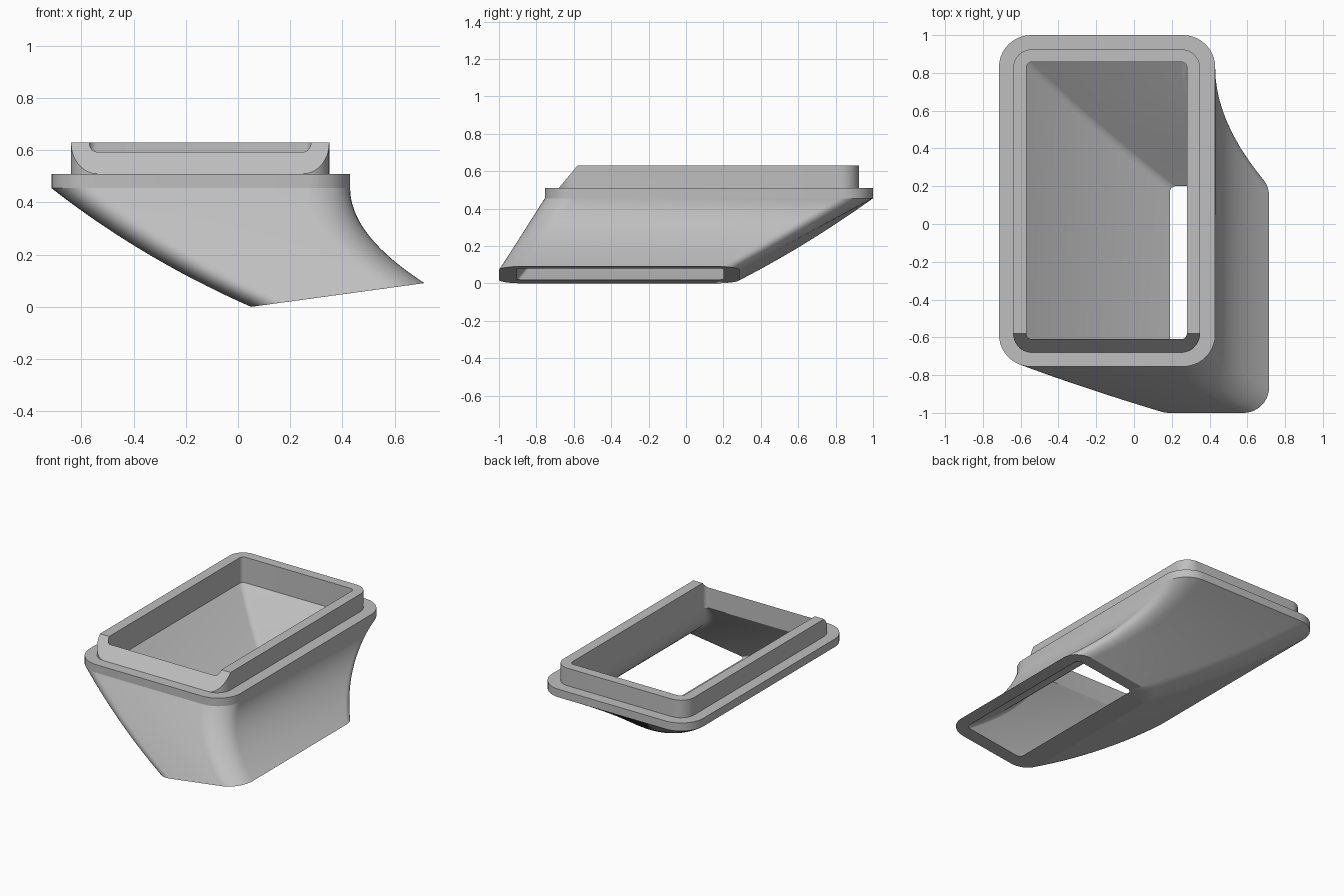
import bpy, bmesh, math

cube = bpy.data.objects.get("Cube")
if cube:
    bpy.data.objects.remove(cube, do_unlink=True)

grey = bpy.data.materials.new("plain grey")
grey.use_nodes = True
grey.diffuse_color = (0.52, 0.52, 0.52, 1)
grey.node_tree.nodes["Principled BSDF"].inputs["Base Color"].default_value = (0.52, 0.52, 0.52, 1)

SEG = 10    # segments per rounded corner
STEPS = 24  # sections along the duct


def ring(left, right, front, back, radius):
    """Rounded rectangle, anticlockwise; left and right are (x, z), so it may tilt."""
    (x0, z0), (x1, z1) = left, right
    corners = [(x1 - radius, back - radius), (x0 + radius, back - radius),
               (x0 + radius, front + radius), (x1 - radius, front + radius)]
    points = []
    for q, (cx, cy) in enumerate(corners):
        for i in range(SEG + 1):
            a = math.pi / 2 * (q + i / SEG)
            x = cx + radius * math.cos(a)
            z = z0 + (z1 - z0) * (x - x0) / (x1 - x0)
            points.append((x, cy + radius * math.sin(a), z))
    return points


def flat(outline, z):
    x0, x1, front, back, radius = outline
    return ring((x0, z), (x1, z), front, back, radius)


def mix(a, b, t):
    return a + (b - a) * t


def bezier(pts, t):
    return tuple((1 - t) ** 2 * a + 2 * t * (1 - t) * b + t * t * c for a, b, c in zip(*pts))


def loft(left, right, front, back, radius):
    """Sections from the top opening down to the slanted outlet."""
    return [ring(bezier(left, t), bezier(right, t), mix(*front, t), mix(*back, t), mix(*radius, t))
            for t in (i / STEPS for i in range(STEPS + 1))]


def skin(name, rings):
    bm = bmesh.new()
    loops = [[bm.verts.new(p) for p in r] for r in rings]
    for a, b in zip(loops, loops[1:]):
        for i in range(len(a)):
            j = (i + 1) % len(a)
            bm.faces.new((a[i], a[j], b[j], b[i]))
    bmesh.ops.remove_doubles(bm, verts=bm.verts, dist=1e-5)
    mesh = bpy.data.meshes.new(name)
    bm.to_mesh(mesh)
    bm.free()
    mesh.materials.append(grey)
    obj = bpy.data.objects.new(name, mesh)
    bpy.context.collection.objects.link(obj)
    bpy.ops.object.select_all(action="DESELECT")
    obj.select_set(True)
    bpy.context.view_layer.objects.active = obj
    bpy.ops.object.shade_smooth_by_angle(angle=math.radians(30))
    return obj


FLANGE = (-0.715, 0.43, -0.755, 1.0, 0.17)
LIP = (-0.64, 0.35, -0.68, 0.925, 0.1)
HOLE = (-0.57, 0.28, -0.61, 0.858, 0.03)
Z_DUCT, Z_FLANGE, Z_LIP = 0.46, 0.515, 0.635

# Curved duct: inner wall down, outlet rim, outer wall up
inner = loft([(-0.57, Z_DUCT), (-0.225, 0.2), (0.19, 0.024)],
             [(0.28, Z_DUCT), (0.28, 0.28), (0.635, 0.085)],
             (-0.61, -0.905), (0.858, 0.2), (0.03, 0.03))
outer = loft([(-0.715, Z_DUCT), (-0.37, 0.19), (0.05, 0.005)],
             [(0.43, Z_DUCT), (0.43, 0.28), (0.715, 0.096)],
             (-0.755, -1.0), (1.0, 0.285), (0.17, 0.135))
skin("duct", inner + outer[::-1])

# Flange round the top of the duct
skin("flange", [flat(FLANGE, Z_DUCT), flat(FLANGE, Z_FLANGE), flat(LIP, Z_FLANGE)])


# Raised lip, its front edge sloped off
def sloped(points):
    return [(x, y, min(z, Z_FLANGE + (y - LIP[2]) * 1.2)) for x, y, z in points]


skin("lip", [flat(LIP, Z_FLANGE), sloped(flat(LIP, Z_LIP)),
             sloped(flat(HOLE, Z_LIP)), flat(HOLE, Z_DUCT)])

# Set the outlet's low edge on the ground
for name in ("duct", "flange", "lip"):
    bpy.data.objects[name].location.z = -0.005
